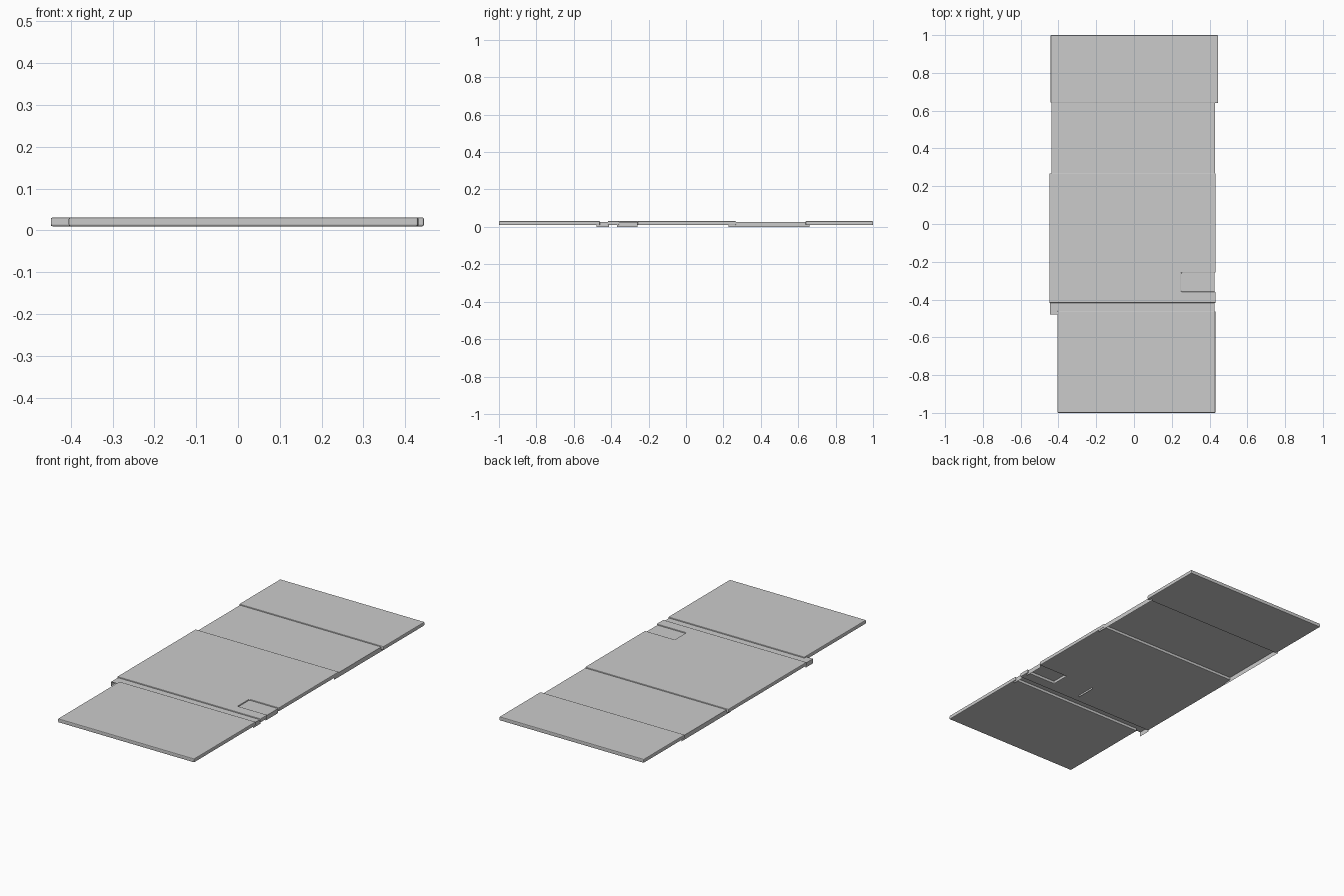
import bpy, bmesh

if "Cube" in bpy.data.objects:
    bpy.data.objects.remove(bpy.data.objects["Cube"])

PANEL_BOTTOM, PANEL_TOP = 0.010, 0.031
HINGE_TOP = 0.025


def add_object(name, bm):
    mesh = bpy.data.meshes.new(name)
    bm.to_mesh(mesh)
    bm.free()
    obj = bpy.data.objects.new(name, mesh)
    bpy.context.collection.objects.link(obj)
    return obj


def panel(name, outline):
    """Solid slab from a counter-clockwise outline, with softened edges."""
    bm = bmesh.new()
    face = bm.faces.new([bm.verts.new((x, y, PANEL_BOTTOM)) for x, y in outline])
    res = bmesh.ops.extrude_face_region(bm, geom=[face], use_keep_orig=True)
    verts = [g for g in res["geom"] if isinstance(g, bmesh.types.BMVert)]
    bmesh.ops.translate(bm, verts=verts, vec=(0, 0, PANEL_TOP - PANEL_BOTTOM))
    bmesh.ops.recalc_face_normals(bm, faces=bm.faces[:])
    obj = add_object(name, bm)
    bevel = obj.modifiers.new("soft_edges", "BEVEL")
    bevel.width = 0.004
    bevel.segments = 2
    return obj


def rect(x0, x1, y0, y1):
    return [(x0, y0), (x1, y0), (x1, y1), (x0, y1)]


def channel(name, x0, x1, y0, y1):
    """Thin folded sheet: a flat top with a lip hanging down at each side."""
    bm = bmesh.new()
    profile = [(x0, 0), (x0, HINGE_TOP), (x1, HINGE_TOP), (x1, 0)]
    front = [bm.verts.new((x, y0, z)) for x, z in profile]
    back = [bm.verts.new((x, y1, z)) for x, z in profile]
    for i in range(3):
        bm.faces.new((front[i], front[i + 1], back[i + 1], back[i]))
    bm.normal_update()
    if bm.faces[:][1].normal.z < 0:
        bmesh.ops.reverse_faces(bm, faces=bm.faces[:])
    return add_object(name, bm)


# Rigid panels, front to back; the middle one has a notch in its right side
panel("front_panel", rect(-0.405, 0.431, -1.0, -0.46))
panel("middle_panel", [(-0.448, -0.418), (0.432, -0.418), (0.432, -0.358),
                       (0.25, -0.358), (0.25, -0.258), (0.432, -0.258),
                       (0.432, 0.268), (-0.448, 0.268)])
panel("back_panel", rect(-0.441, 0.445, 0.64, 1.0))

# Folded sheets linking the panels
channel("front_hinge", -0.444, 0.426, -0.478, -0.412)
channel("back_hinge", -0.436, 0.430, 0.227, 0.66)
channel("notch_tab", 0.07, 0.426, -0.368, -0.258)
